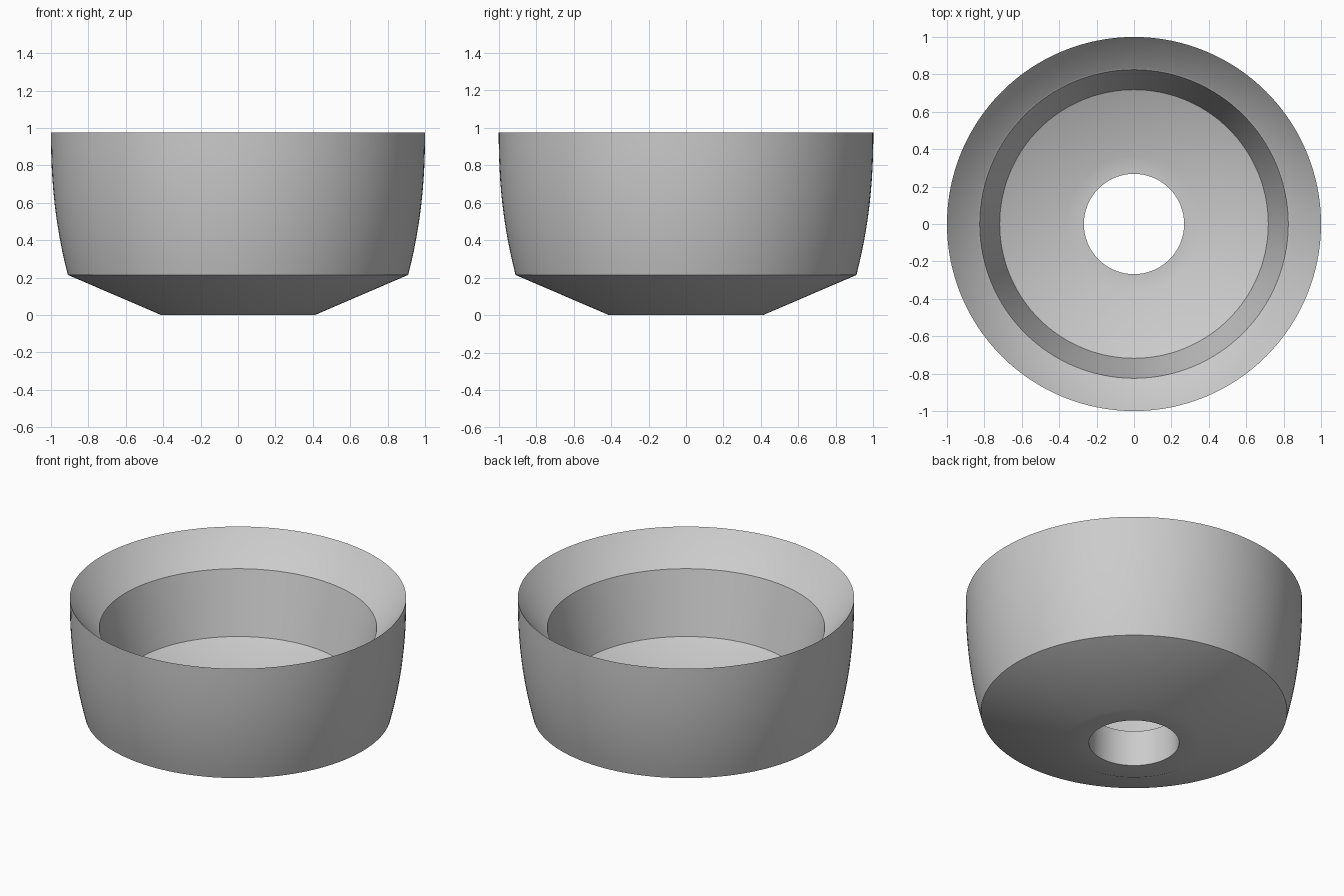
import bpy
import bmesh
from math import pi, radians

cube = bpy.data.objects.get("Cube")
if cube:
    bpy.data.objects.remove(cube, do_unlink=True)

SEGMENTS = 128
RIM_Z, SHOULDER_Z = 0.975, 0.215


def lathe(name, profile, material):
    """Spin a closed (radius, height) profile around the z axis."""
    bm = bmesh.new()
    verts = [bm.verts.new((r, 0, z)) for r, z in profile]
    edges = [bm.edges.new((v, verts[i - 1])) for i, v in enumerate(verts)]
    bmesh.ops.spin(bm, geom=verts + edges, cent=(0, 0, 0), axis=(0, 0, 1),
                   angle=2 * pi, steps=SEGMENTS, use_merge=True)
    bmesh.ops.remove_doubles(bm, verts=bm.verts[:], dist=0.0001)
    bmesh.ops.recalc_face_normals(bm, faces=bm.faces[:])
    mesh = bpy.data.meshes.new(name)
    bm.to_mesh(mesh)
    bm.free()
    mesh.materials.append(material)
    obj = bpy.data.objects.new(name, mesh)
    bpy.context.collection.objects.link(obj)
    bpy.ops.object.select_all(action='DESELECT')
    obj.select_set(True)
    bpy.context.view_layer.objects.active = obj
    bpy.ops.object.shade_smooth_by_angle(angle=radians(30))
    return obj


grey = bpy.data.materials.new("plain grey")
grey.use_nodes = True
colour = (0.6, 0.6, 0.6, 1)
grey.diffuse_color = colour
grey.node_tree.nodes["Principled BSDF"].inputs["Base Color"].default_value = colour

# Bulging outer wall, from the shoulder up to the sharp rim
steps = 12
outer_wall = []
for i in range(steps + 1):
    t = i / steps
    outer_wall.append((1 - 0.09 * (1 - t) ** 2.2,
                       SHOULDER_Z + (RIM_Z - SHOULDER_Z) * t))

# Flat foot and conical underside
underside = [(0.268, 0), (0.41, 0)]

# Flared lip, narrow ledge, tapered inner wall, sloped floor and central hole
inside = [(0.835, 0.785), (0.825, 0.78), (0.718, 0.385),
          (0.362, 0.235), (0.268, 0.235)]

lathe("bowl", underside + outer_wall + inside, grey)
